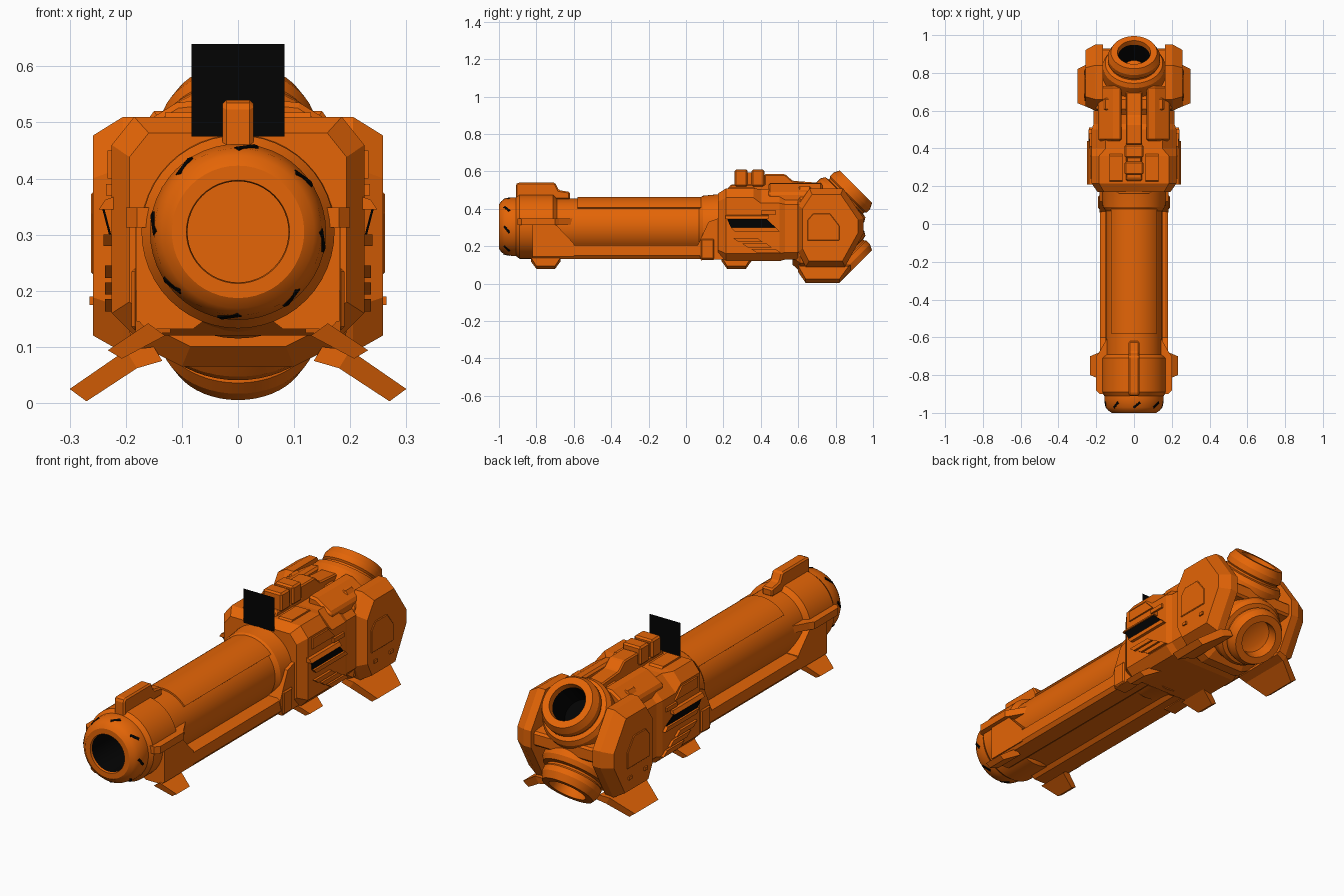
import bpy, bmesh
from math import cos, sin, pi, radians
from mathutils import Matrix, Vector

if "Cube" in bpy.data.objects:
    bpy.data.objects.remove(bpy.data.objects["Cube"])


def material(name, color):
    m = bpy.data.materials.new(name)
    m.use_nodes = True
    m.diffuse_color = color
    m.node_tree.nodes["Principled BSDF"].inputs["Base Color"].default_value = color
    return m


ORANGE = material("orange", (0.78, 0.13, 0.002, 1))
BLACK = material("black", (0.001, 0.001, 0.001, 1))
AXIS_Z = 0.305  # height of the barrel axis


def finish(name, bm, mats=(ORANGE,), mirror=False, bevel=0, smooth=False):
    bmesh.ops.recalc_face_normals(bm, faces=bm.faces)
    mesh = bpy.data.meshes.new(name)
    bm.to_mesh(mesh)
    bm.free()
    obj = bpy.data.objects.new(name, mesh)
    bpy.context.collection.objects.link(obj)
    for m in mats:
        mesh.materials.append(m)
    if bevel:
        mod = obj.modifiers.new("edge_bevel", "BEVEL")
        mod.width, mod.segments, mod.limit_method = bevel, 1, "ANGLE"
    if mirror:
        obj.modifiers.new("mirror", "MIRROR")
    if smooth:
        bpy.ops.object.select_all(action="DESELECT")
        obj.select_set(True)
        bpy.context.view_layer.objects.active = obj
        bpy.ops.object.shade_smooth_by_angle(angle=radians(25))


def loft(name, sections, mat=ORANGE, **kw):
    """Skin a row of equal-length outlines and cap both ends."""
    bm = bmesh.new()
    rings = [[bm.verts.new(p) for p in s] for s in sections]
    n = len(rings[0])
    for a, b in zip(rings, rings[1:]):
        for i in range(n):
            j = (i + 1) % n
            bm.faces.new((a[i], a[j], b[j], b[i]))
    bm.faces.new(rings[0])
    bm.faces.new(rings[-1])
    finish(name, bm, (mat,), **kw)


def place(pts, axis, d):
    return [(d, p, q) if axis == "x" else (p, d, q) for p, q in pts]


def prism(name, pts, axis, a, b, **kw):
    loft(name, [place(pts, axis, a), place(pts, axis, b)], **kw)


def box(name, x, y, z, **kw):
    prism(name, [(x[0], z[0]), (x[1], z[0]), (x[1], z[1]), (x[0], z[1])], "y", *y, **kw)


def sym(half):
    return half + [(-x, z) for x, z in reversed(half)]


def scaled(pts, s, c):
    return [(c[0] + (p - c[0]) * s, c[1] + (q - c[1]) * s) for p, q in pts]


def lathe(name, profile, angle, centre_y, black_from=None, n=48):
    """Spin (radius, distance) points; the axis is tilted back from vertical by angle."""
    bm = bmesh.new()
    mat = Matrix.Translation((0, centre_y, AXIS_Z)) @ Matrix.Rotation(-radians(angle), 4, "X")
    rings = [[bm.verts.new(mat @ Vector((r * cos(2 * pi * i / n), r * sin(2 * pi * i / n), t)))
              for i in range(n)] for r, t in profile]
    for k, (a, b) in enumerate(zip(rings, rings[1:])):
        for i in range(n):
            j = (i + 1) % n
            f = bm.faces.new((a[i], a[j], b[j], b[i]))
            f.material_index = int(black_from is not None and k >= black_from)
    bm.faces.new(rings[0])
    bm.faces.new(rings[-1])
    finish(name, bm, (ORANGE, BLACK), smooth=True)


# Barrel with front ring and rounded hollow nose, then the rear collar
lathe("barrel", [(0.15, 0.25), (0.15, -0.69), (0.172, -0.71), (0.172, -0.89), (0.157, -0.91),
                 (0.157, -0.93), (0.149, -0.97), (0.136, -0.988), (0.118, -1.0), (0.092, -1.0),
                 (0.09, -0.99), (0.09, -0.45)], 90, 0, black_from=10)
lathe("rear_collar", [(0.15, 0.07), (0.165, 0.09), (0.175, 0.19), (0.19, 0.25)], 90, 0)

# Raised shell on top of the barrel
arc = [radians(40 + 100 * i / 16) for i in range(17)]
shell = [(0.158 * cos(a), AXIS_Z + 0.158 * sin(a)) for a in arc]
shell += [(0.145 * cos(a), AXIS_Z + 0.145 * sin(a)) for a in reversed(arc)]
prism("barrel_shell", shell, "y", -0.58, 0.08, smooth=True)

# Slanted slots around the nose
bm = bmesh.new()
for k in range(8):
    m = (Matrix.Translation((0, 0, AXIS_Z)) @ Matrix.Rotation(k * pi / 4 + 0.1, 4, "Y")
         @ Matrix.Translation((0, -0.958, 0.15)) @ Matrix.Rotation(0.3, 4, "X")
         @ Matrix.Rotation(0.7, 4, "Z") @ Matrix.Diagonal((0.045, 0.012, 0.006, 1)))
    bmesh.ops.create_cube(bm, size=1, matrix=m)
finish("nose_slots", bm, (BLACK,))

# Fins on the front ring
prism("top_fin", [(-0.91, 0.45), (-0.91, 0.53), (-0.9, 0.54), (-0.7, 0.54), (-0.68, 0.5),
                  (-0.62, 0.49), (-0.62, 0.45)], "x", -0.028, 0.028, bevel=0.008)
fin = [(0.14, -0.9), (0.18, -0.9), (0.2, -0.88), (0.2, -0.7), (0.185, -0.68), (0.14, -0.6)]
loft("side_fin", [[(x, y, z) for x, y in fin] for z in (0.313, 0.348)], mirror=True)

# Lower rail with a centre groove, and its end brackets
rail = sym([(0.06, 0.147), (0.08, 0.132), (0.165, 0.132), (0.18, 0.15), (0.18, 0.205), (0.165, 0.212)])
prism("lower_rail", rail, "y", -0.82, 0.2)
prism("front_bracket", [(-0.82, 0.145), (-0.82, 0.32), (-0.7, 0.32), (-0.6, 0.215), (-0.6, 0.145)],
      "x", 0.12, 0.181, mirror=True)
box("rear_clip", (0.13, 0.19), (0.08, 0.15), (0.13, 0.24), mirror=True, bevel=0.006)
prism("rear_bracket", [(0.06, 0.2), (0.12, 0.33), (0.2, 0.36), (0.2, 0.13), (0.08, 0.125)],
      "x", 0.12, 0.183, mirror=True)

# Splayed feet, narrower at the tip
for name, y in (("front_foot", -0.75), ("rear_foot", 0.27)):
    loft(name, [[(0.16, y + s * 0.08, 0.142), (0.232, y + s * 0.05, 0.094),
                 (0.207, y + s * 0.05, 0.079), (0.13, y + s * 0.08, 0.12)] for s in (-1, 1)],
         mirror=True)

# Receiver: square shoulders in front, sloping shoulders behind
square = sym([(0.185, 0.12), (0.225, 0.16), (0.225, 0.46), (0.185, 0.51)])
sloped = sym([(0.185, 0.12), (0.225, 0.16), (0.225, 0.43), (0.15, 0.505)])
mid = (0, AXIS_Z)
loft("receiver", [place(scaled(outline, s, mid), "y", y) for outline, y, s in (
    (square, 0.17, 0.86), (square, 0.215, 1), (square, 0.36, 1), (sloped, 0.4, 1),
    (sloped, 0.5, 1), (sloped, 0.53, 0.95), (sloped, 0.6, 0.95))])

# Side vents: a hood over a dark slot that leans inwards, with a lip and slats below
prism("vent_hood", [(0.2, 0.345), (0.248, 0.345), (0.237, 0.362), (0.2, 0.375)],
      "y", 0.21, 0.44, mirror=True)
loft("vent_slot", [[(x, 0.22, 0.346), (x, 0.43, 0.346), (x - 0.012, 0.48, 0.3),
                    (x - 0.012, 0.24, 0.3)] for x in (0.238, 0.242)], mat=BLACK, mirror=True)
prism("vent_lip", [(0.24, 0.3), (0.48, 0.3), (0.5, 0.28), (0.26, 0.28)], "x", 0.2, 0.24, mirror=True)
for i in range(3):
    y, z = 0.25 + 0.05 * i, 0.245 - 0.03 * i
    prism("vent_slat", [(y, z), (y + 0.13, z), (y + 0.16, z - 0.022), (y + 0.03, z - 0.022)],
          "x", 0.22, 0.237, mirror=True)
prism("shoulder_plate", [(0.24, 0.4), (0.24, 0.45), (0.36, 0.45), (0.41, 0.4)],
      "x", 0.2, 0.233, mirror=True)
box("side_latch", (0.2, 0.235), (0.4, 0.48), (0.37, 0.39), mirror=True)

# Arms, sight and dark plate on top
prism("top_arm", [(0.065, 0.42), (0.065, 0.54), (0.11, 0.535), (0.19, 0.485), (0.19, 0.42)],
      "y", 0.44, 0.73, mirror=True, bevel=0.01)
prism("top_shoulder", [(0.2, 0.48), (0.23, 0.518), (0.36, 0.518), (0.4, 0.48)],
      "x", 0.06, 0.13, mirror=True)
prism("sight_rail", [(0.22, 0.5), (0.24, 0.53), (0.42, 0.53), (0.42, 0.585), (0.53, 0.585),
                     (0.57, 0.55), (0.7, 0.54), (0.7, 0.5)], "x", -0.042, 0.042, bevel=0.006)
for name, y0, y1 in (("front_sight", 0.26, 0.33), ("rear_sight", 0.35, 0.42)):
    box(name, (-0.05, 0.05), (y0, y1), (0.52, 0.61), bevel=0.008)
box("sight_core", (-0.035, 0.035), (0.32, 0.36), (0.52, 0.595))
box("sight_plate", (-0.083, 0.083), (0.16, 0.161), (0.475, 0.64), mat=BLACK)

# Rear housing
housing = sym([(0.1, 0.065), (0.19, 0.11), (0.2, 0.16), (0.2, 0.45), (0.15, 0.52)])
loft("rear_housing", [place(scaled(housing, s, mid), "y", y)
                      for y, s in ((0.57, 0.85), (0.61, 1), (0.66, 1), (0.7, 0.85))])
prism("rear_core", [(0.6, 0.13), (0.6, 0.48), (0.7, 0.48), (0.83, 0.35), (0.92, 0.34),
                    (0.93, 0.33), (0.93, 0.28), (0.92, 0.27), (0.83, 0.26), (0.7, 0.13)],
      "x", -0.165, 0.165)

# Two angled rear ports, the upper one dark inside
port = [(0.15, 0), (0.165, 0.1), (0.165, 0.2), (0.152, 0.222), (0.13, 0.226), (0.13, 0.235),
        (0.138, 0.243), (0.138, 0.27), (0.122, 0.302), (0.088, 0.302), (0.084, 0.275)]
lathe("upper_port", port + [(0.08, 0.15), (0.001, 0.15)], 45, 0.695, black_from=10)
lathe("lower_port", port + [(0.084, 0.24), (0.06, 0.23)], 135, 0.695)

# Side armour with window panel and screws
armour = [(0.6, 0.17), (0.6, 0.42), (0.66, 0.51), (0.84, 0.51), (0.95, 0.35), (0.95, 0.27),
          (0.85, 0.09), (0.64, 0.09)]
hub = (0.755, 0.29)
loft("side_armour", [place(armour, "x", 0.165), place(armour, "x", 0.205),
                     place(scaled(armour, 0.85, hub), "x", 0.258)], mirror=True)
window = [(0.65, 0.23), (0.65, 0.34), (0.68, 0.375), (0.77, 0.375), (0.82, 0.31), (0.82, 0.23)]
prism("armour_window", window, "x", 0.25, 0.262, mirror=True, bevel=0.003)
for y in (0.68, 0.8):
    box("armour_screw", (0.25, 0.265), (y - 0.012, y + 0.012), (0.175, 0.19), mirror=True)

# Lower rear fins
loft("rear_fin", [[(x, y, z) for x, z, y in s] for s in (
    [(0.15, 0.1, 0.6), (0.135, 0.075, 0.6), (0.135, 0.075, 0.88), (0.15, 0.1, 0.88)],
    [(0.2, 0.094, 0.6), (0.18, 0.062, 0.6), (0.18, 0.062, 0.87), (0.2, 0.094, 0.87)],
    [(0.3, 0.025, 0.64), (0.27, 0.003, 0.64), (0.27, 0.003, 0.82), (0.3, 0.025, 0.82)])], mirror=True)
